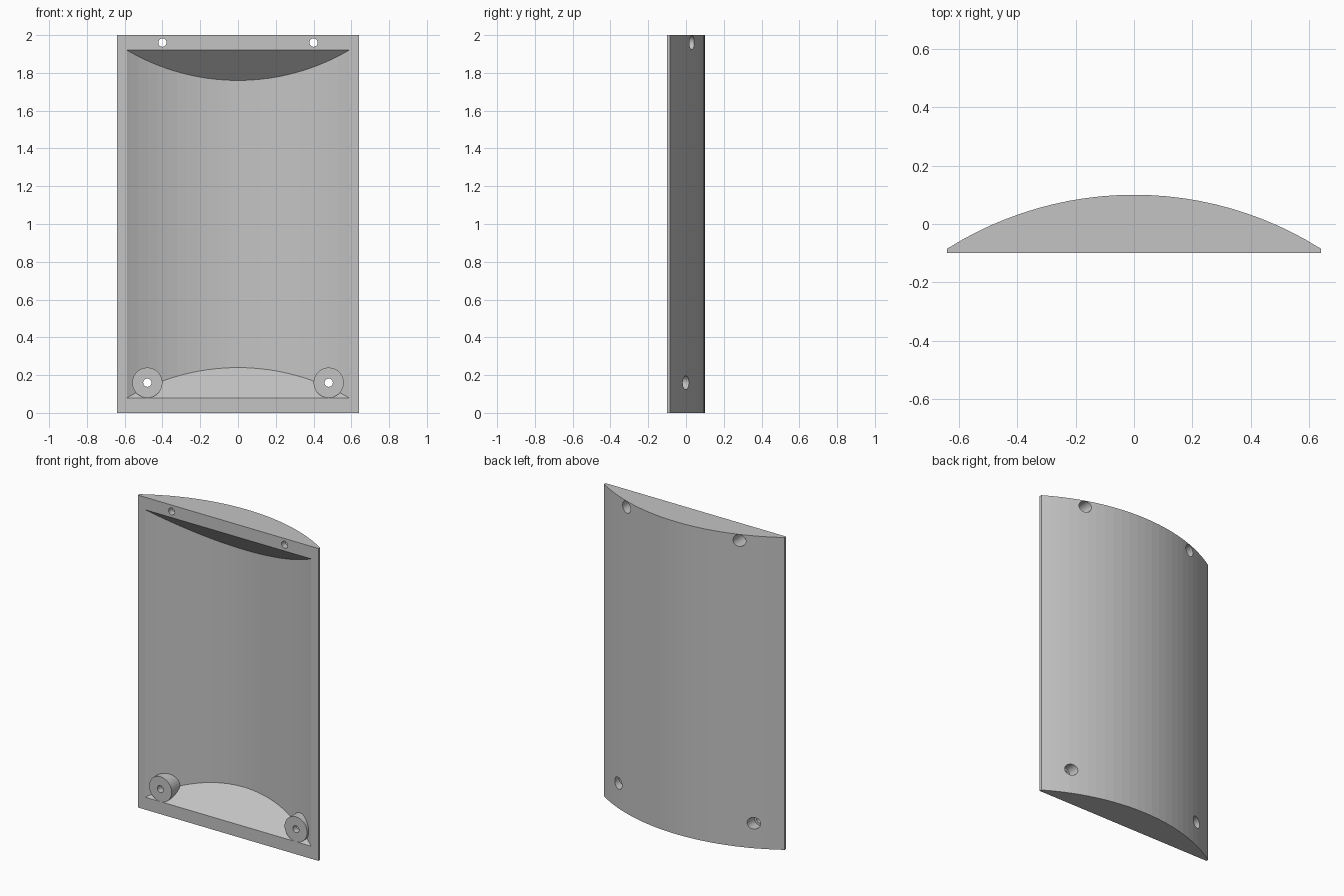
import bpy, bmesh, math
from mathutils import Matrix, Vector

cube = bpy.data.objects.get("Cube")
if cube:
    bpy.data.objects.remove(cube, do_unlink=True)

FRONT, HEIGHT, HALF = -0.1, 2.0, 0.64
AXIS_Y, R_OUT, R_IN = -1.1, 1.2, 1.16
POSTS = (0.48, 0.16)
TOP_HOLES = (0.4, 1.96)

grey = bpy.data.materials.new("light_grey")
grey.use_nodes = True
colour = (0.55, 0.55, 0.55, 1)
grey.diffuse_color = colour
grey.node_tree.nodes["Principled BSDF"].inputs["Base Color"].default_value = colour


def make(name, bm):
    bmesh.ops.recalc_face_normals(bm, faces=bm.faces)
    mesh = bpy.data.meshes.new(name)
    bm.to_mesh(mesh)
    bm.free()
    mesh.materials.append(grey)
    obj = bpy.data.objects.new(name, mesh)
    bpy.context.collection.objects.link(obj)
    return obj


def arc(radius, half, steps=24):
    """Plan points along a shallow arc bulging to the back."""
    a = math.asin(half / radius)
    angles = [a - 2 * a * i / steps for i in range(steps + 1)]
    return [(radius * math.sin(t), AXIS_Y + radius * math.cos(t)) for t in angles]


def prism(name, plan, low, high):
    """Upright prism whose end heights follow functions of y."""
    bm = bmesh.new()
    ends = [[bm.verts.new((x, y, f(y))) for x, y in plan] for f in (low, high)]
    for ring in ends:
        bm.faces.new(ring)
    n = len(plan)
    for i in range(n):
        j = (i + 1) % n
        bm.faces.new((ends[0][i], ends[0][j], ends[1][j], ends[1][i]))
    return make(name, bm)


def rods(name, place, radius, y0, y1, sides=32):
    """Mirrored pair of cylinders lying along y."""
    bm = bmesh.new()
    x, z = place
    for side in (-1, 1):
        m = Matrix.Translation(Vector((side * x, (y0 + y1) / 2, z)))
        m = m @ Matrix.Rotation(math.pi / 2, 4, 'X')
        bmesh.ops.create_cone(bm, cap_ends=True, segments=sides, radius1=radius,
                              radius2=radius, depth=y1 - y0, matrix=m)
    return make(name, bm)


def cut(target, cutter):
    cutter.hide_render = True
    mod = target.modifiers.new("cut", 'BOOLEAN')
    mod.operation = 'DIFFERENCE'
    mod.solver = 'EXACT'
    mod.object = cutter
    bpy.context.view_layer.objects.active = target
    bpy.ops.object.modifier_apply(modifier=mod.name)
    bpy.data.objects.remove(cutter, do_unlink=True)


# Solid body: flat front, thin sides, bowed back
plan = [(-HALF, FRONT), (HALF, FRONT)] + arc(R_OUT, HALF)
panel = prism("curved_panel", plan, lambda y: 0.0, lambda y: HEIGHT)

# Cavity with sloping ends, leaving the two round posts standing
lip = FRONT - 0.02
mouth = math.sqrt(R_IN ** 2 - (lip - AXIS_Y) ** 2)
cavity = prism("cavity_cutter", arc(R_IN, mouth),
               lambda y: 0.08 + (y - FRONT), lambda y: 1.92 - (y - FRONT))
cut(cavity, rods("post_space", POSTS, 0.08, -0.3, 0.3))
cut(panel, cavity)

# Screw holes with wide bores from the back
for place in (POSTS, TOP_HOLES):
    cut(panel, rods("screw_hole", place, 0.022, -0.3, 0.3, 24))
    cut(panel, rods("head_bore", place, 0.037, -0.06, 0.3))
